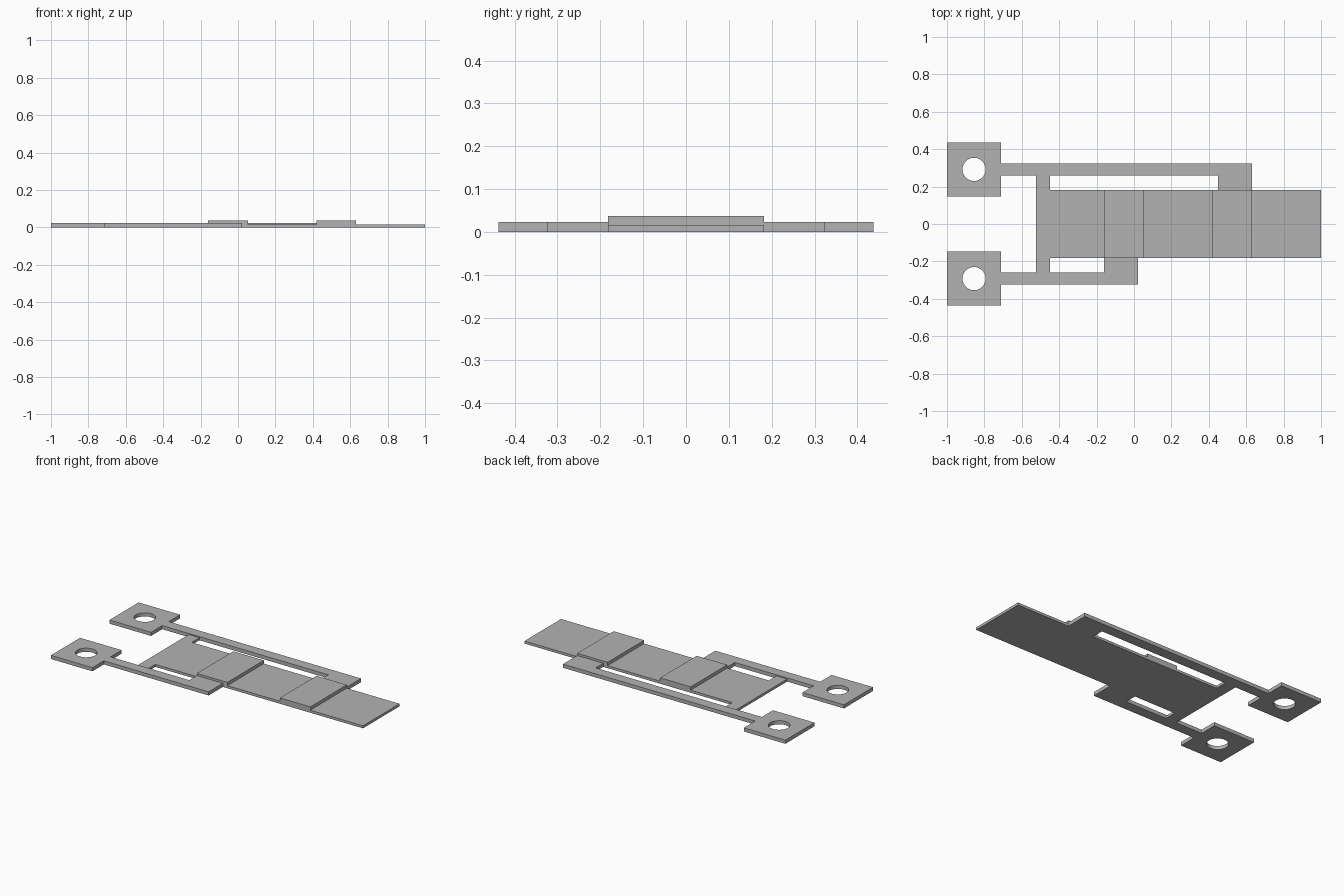
import bpy, bmesh
from mathutils import Vector

cube = bpy.data.objects.get("Cube")
if cube:
    bpy.data.objects.remove(cube, do_unlink=True)

STRIP_H, ARM_H, BLOCK_H = 0.016, 0.023, 0.037
STRIP_Y, ARM_IN, ARM_OUT = 0.182, 0.258, 0.324
PAD_IN, PAD_OUT, PAD_X = 0.147, 0.437, -0.71
TIE_X0, TIE_X1 = -0.525, -0.45

grey = bpy.data.materials.new("plain grey")
grey.use_nodes = True
grey.diffuse_color = (0.45, 0.45, 0.45, 1)
grey.node_tree.nodes["Principled BSDF"].inputs["Base Color"].default_value = grey.diffuse_color


def extrude(name, points, offset):
    """Make a solid by sweeping a flat outline along an offset."""
    bm = bmesh.new()
    face = bm.faces.new([bm.verts.new(p) for p in points])
    swept = bmesh.ops.extrude_face_region(bm, geom=[face])["geom"]
    bmesh.ops.translate(bm, vec=Vector(offset),
                        verts=[g for g in swept if isinstance(g, bmesh.types.BMVert)])
    bmesh.ops.recalc_face_normals(bm, faces=bm.faces)
    mesh = bpy.data.meshes.new(name)
    bm.to_mesh(mesh)
    bm.free()
    mesh.materials.append(grey)
    obj = bpy.data.objects.new(name, mesh)
    bpy.context.collection.objects.link(obj)
    return obj


def arm(name, side, foot_x0, foot_x1):
    """Square pad with a round hole, thin arm and a foot reaching the strip."""
    outline = [(-1, PAD_IN), (PAD_X, PAD_IN), (PAD_X, ARM_IN), (foot_x0, ARM_IN),
               (foot_x0, STRIP_Y), (foot_x1, STRIP_Y), (foot_x1, ARM_OUT),
               (PAD_X, ARM_OUT), (PAD_X, PAD_OUT), (-1, PAD_OUT)]
    obj = extrude(name, [(x, side * y, 0) for x, y in outline], (0, 0, ARM_H))
    centre = ((PAD_X - 1) / 2, side * (PAD_IN + PAD_OUT) / 2, 0)
    bpy.ops.mesh.primitive_cylinder_add(vertices=48, radius=0.062, depth=0.2, location=centre)
    cutter = bpy.context.object
    cutter.name = name + "_hole_cutter"
    cutter.data.materials.append(grey)
    cutter.hide_render = True
    cutter.hide_set(True)
    cutter.display_type = 'WIRE'
    hole = obj.modifiers.new("hole", 'BOOLEAN')
    hole.operation = 'DIFFERENCE'
    hole.solver = 'EXACT'
    hole.object = cutter
    # Apply the hole and drop the cutter
    bpy.context.view_layer.update()
    cut = bpy.data.meshes.new_from_object(
        obj.evaluated_get(bpy.context.evaluated_depsgraph_get()))
    obj.modifiers.clear()
    obj.data = cut
    bpy.data.objects.remove(cutter, do_unlink=True)


# Central strip with two raised blocks, swept from its side profile
profile = [(TIE_X0, 0), (1, 0), (1, STRIP_H)]
for x0, x1 in ((0.42, 0.632), (-0.16, 0.053)):
    profile += [(x1, STRIP_H), (x1, BLOCK_H), (x0, BLOCK_H), (x0, STRIP_H)]
profile.append((TIE_X0, STRIP_H))
extrude("central_strip", [(x, -STRIP_Y, z) for x, z in profile], (0, 2 * STRIP_Y, 0))

# Short ties joining the strip end to both arms
for side, label in ((1, "back"), (-1, "front")):
    corners = [(TIE_X0, STRIP_Y), (TIE_X1, STRIP_Y), (TIE_X1, ARM_IN), (TIE_X0, ARM_IN)]
    extrude(label + "_tie", [(x, side * y, 0) for x, y in corners], (0, 0, STRIP_H))

# Long back arm and short front arm
arm("back_arm", 1, 0.45, 0.632)
arm("front_arm", -1, -0.16, 0.022)
